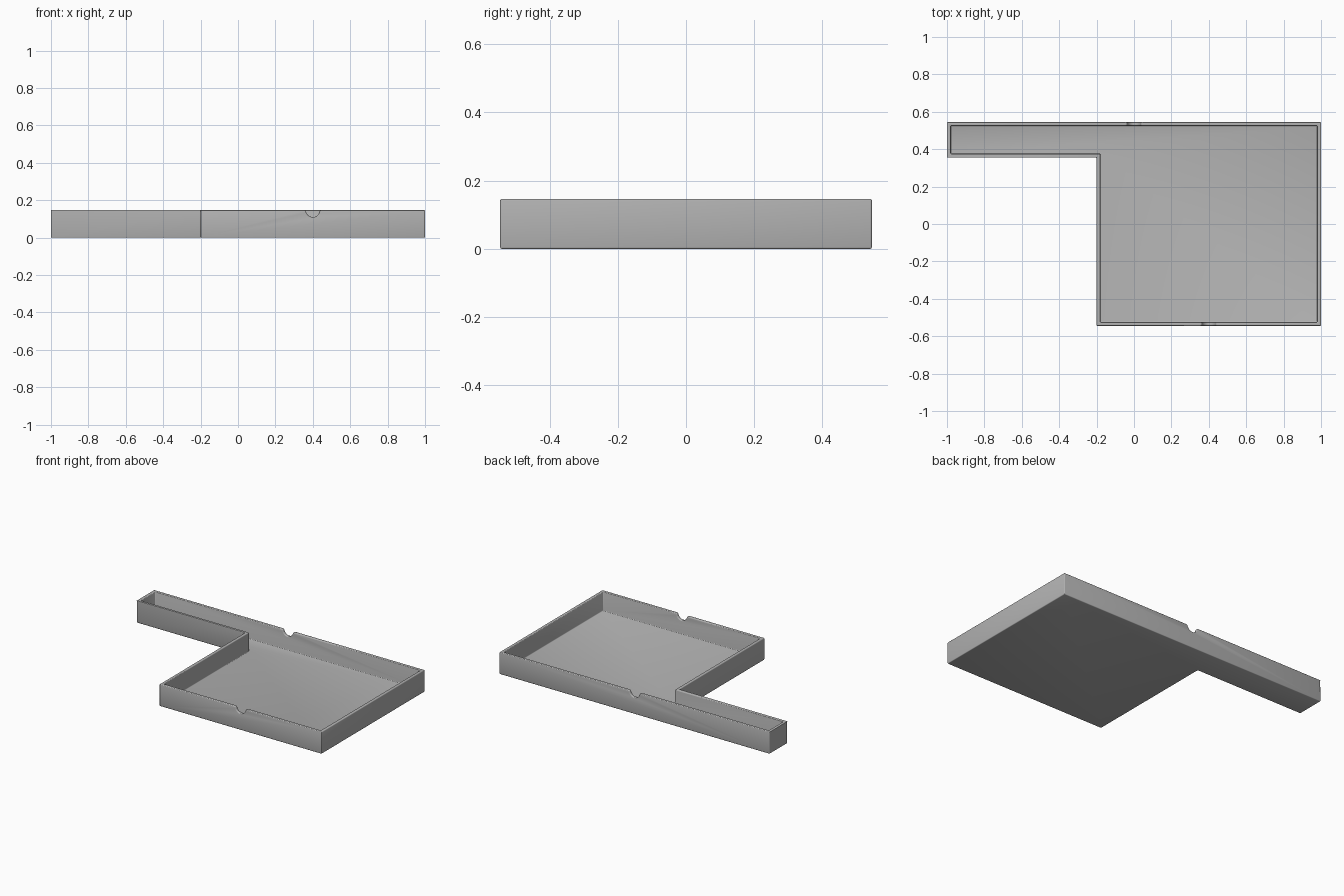
import bpy, bmesh, math
from mathutils import Vector

cube = bpy.data.objects.get("Cube")
if cube:
    bpy.data.objects.remove(cube, do_unlink=True)

HEIGHT, WALL, FLOOR, EDGE = 0.147, 0.02, 0.02, 0.005
HALF_Y, STEP_X, STEP_Y = 0.545, -0.2, 0.355


def prism(name, points, direction):
    """Extrude a closed outline along a direction."""
    bm = bmesh.new()
    face = bm.faces.new([bm.verts.new(p) for p in points])
    out = bmesh.ops.extrude_face_region(bm, geom=[face])
    verts = [g for g in out["geom"] if isinstance(g, bmesh.types.BMVert)]
    bmesh.ops.translate(bm, verts=verts, vec=Vector(direction))
    bmesh.ops.recalc_face_normals(bm, faces=bm.faces[:])
    mesh = bpy.data.meshes.new(name)
    bm.to_mesh(mesh)
    bm.free()
    obj = bpy.data.objects.new(name, mesh)
    bpy.context.collection.objects.link(obj)
    return obj


def outline(t, z):
    """L-shaped plan, moved inward by t."""
    return [(STEP_X + t, -HALF_Y + t, z), (1 - t, -HALF_Y + t, z),
            (1 - t, HALF_Y - t, z), (-1 + t, HALF_Y - t, z),
            (-1 + t, STEP_Y + t, z), (STEP_X + t, STEP_Y + t, z)]


def notch_cutter(name, x, y):
    """Half-round scoop with softened lips, running through a wall."""
    r, lip = 0.037, 0.01
    dx = math.sqrt((r + lip) ** 2 - lip ** 2)
    dip = math.asin(lip / (r + lip))
    half = []
    for i in range(6):      # lip, from the rim down to the scoop
        a = math.pi / 2 + (math.pi / 2 - dip) * i / 5
        half.append((dx + lip * math.cos(a), -lip + lip * math.sin(a)))
    for i in range(1, 9):   # scoop, down to its lowest point
        a = dip + (math.pi / 2 - dip) * i / 8
        half.append((r * math.cos(a), -r * math.sin(a)))
    half.insert(0, (dx, 0.05))
    full = half + [(-u, v) for u, v in reversed(half[:-1])]
    return prism(name, [(x + u, y - 0.04, HEIGHT + v) for u, v in full], (0, 0.08, 0))


# Tray body, hollowed out and notched in the front and back walls
tray = prism("tray", outline(0, 0), (0, 0, HEIGHT))
cutters = [prism("cavity_cutter", outline(WALL, FLOOR), (0, 0, HEIGHT)),
           notch_cutter("front_notch_cutter", 0.4, -HALF_Y + WALL / 2),
           notch_cutter("back_notch_cutter", 0, HALF_Y - WALL / 2)]
for cutter in cutters:
    mod = tray.modifiers.new(cutter.name, 'BOOLEAN')
    mod.operation, mod.solver, mod.object = 'DIFFERENCE', 'EXACT', cutter

# Softened edges
bevel = tray.modifiers.new("soft_edges", 'BEVEL')
bevel.width, bevel.segments = EDGE, 3
bevel.limit_method, bevel.angle_limit = 'ANGLE', math.radians(40)
bevel.use_clamp_overlap = False

# Bake the modifiers and drop the cutters
bpy.context.view_layer.update()
graph = bpy.context.evaluated_depsgraph_get()
baked = bpy.data.meshes.new_from_object(tray.evaluated_get(graph))
tray.modifiers.clear()
tray.data = baked
for cutter in cutters:
    bpy.data.objects.remove(cutter, do_unlink=True)

# Grey finish
grey = bpy.data.materials.new("grey")
grey.use_nodes = True
colour = (0.45, 0.45, 0.45, 1)
grey.diffuse_color = colour
grey.node_tree.nodes["Principled BSDF"].inputs["Base Color"].default_value = colour
tray.data.materials.clear()
tray.data.materials.append(grey)

bpy.ops.object.select_all(action='DESELECT')
tray.select_set(True)
bpy.context.view_layer.objects.active = tray
bpy.ops.object.shade_smooth_by_angle(angle=math.radians(35))
